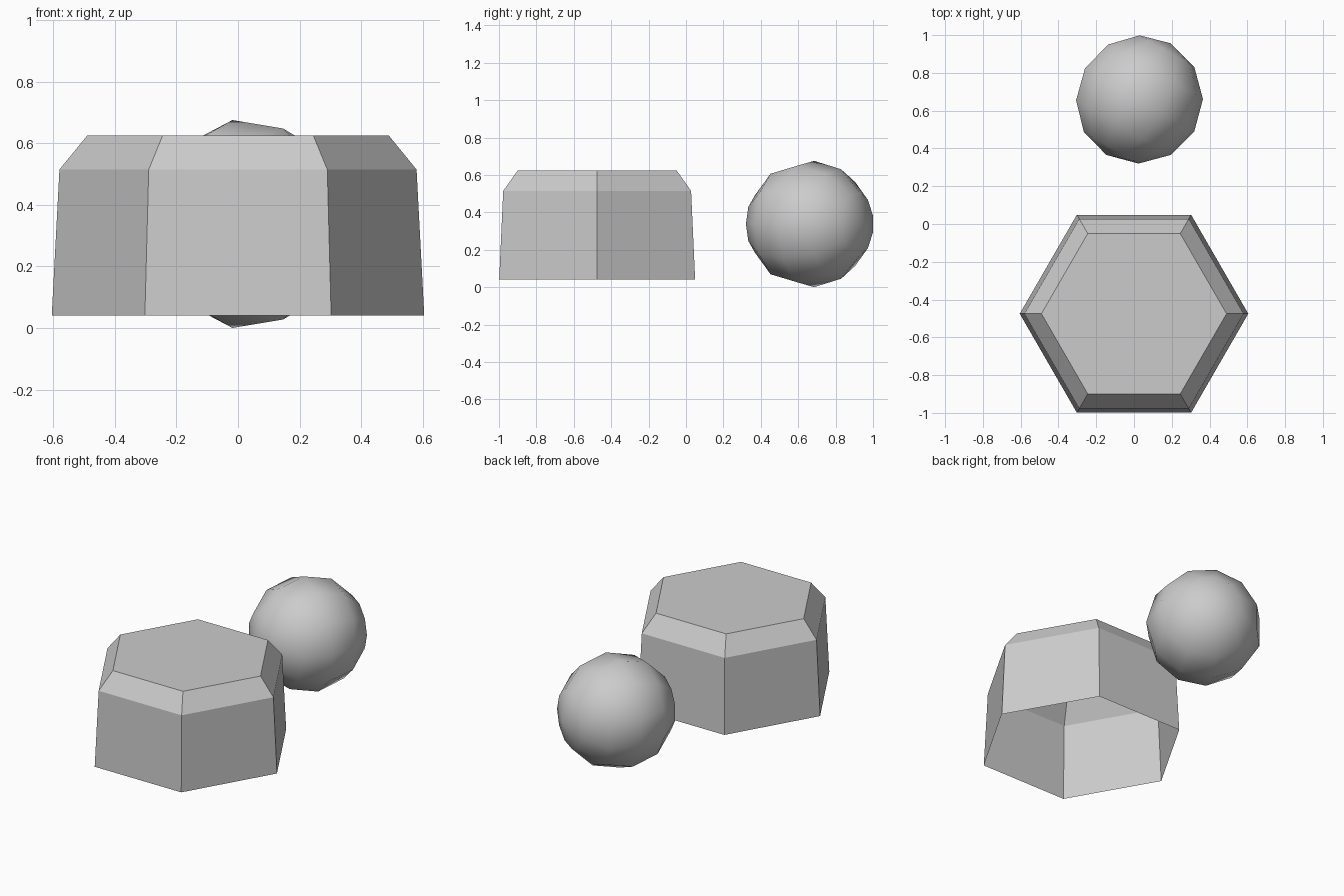
import bpy, bmesh
from math import sin, cos, tau, radians
from mathutils import Matrix, Vector

if "Cube" in bpy.data.objects:
    bpy.data.objects.remove(bpy.data.objects["Cube"])


def lathe(name, sides, profile, matrix, smooth):
    """Stack rings of (radius, height) round local z; radius 0 makes a pole."""
    bm = bmesh.new()
    rings = []
    for r, h in profile:
        count = sides if r > 0 else 1
        rings.append([bm.verts.new((r * cos(tau * i / sides), r * sin(tau * i / sides), h))
                      for i in range(count)])
    for a, b in zip(rings, rings[1:]):
        for i in range(sides):
            j = (i + 1) % sides
            quad = [a[i % len(a)], a[j % len(a)], b[j % len(b)], b[i % len(b)]]
            bm.faces.new(list(dict.fromkeys(quad)))
    if len(rings[-1]) > 1:
        bm.faces.new(rings[-1])
    bmesh.ops.transform(bm, matrix=matrix, verts=bm.verts)
    bmesh.ops.recalc_face_normals(bm, faces=bm.faces)
    for f in bm.faces:
        f.smooth = smooth
    mesh = bpy.data.meshes.new(name)
    bm.to_mesh(mesh)
    bm.free()
    obj = bpy.data.objects.new(name, mesh)
    bpy.context.collection.objects.link(obj)
    return obj


# Hexagonal cap: hollow shell, open underneath, chamfered top
lathe("hex_cap", 6, [(0.605, 0.04), (0.58, 0.515), (0.49, 0.625)],
      Matrix.Translation((0, -0.475, 0)), False)

# Ball: eleven segments, six bands, lying with its poles horizontal
R = 0.341
ball_profile = [(0 if k in (0, 6) else R * sin(radians(30 * k)), -R * cos(radians(30 * k)))
                for k in range(7)]
axis = Vector((cos(radians(60)), sin(radians(60)), 0))
side = Vector((axis.y, -axis.x, 0))
turn = Matrix((side, axis.cross(side), axis)).transposed().to_4x4()
lathe("ball", 11, ball_profile, Matrix.Translation((0.024, 0.661, 0.338)) @ turn, True)
